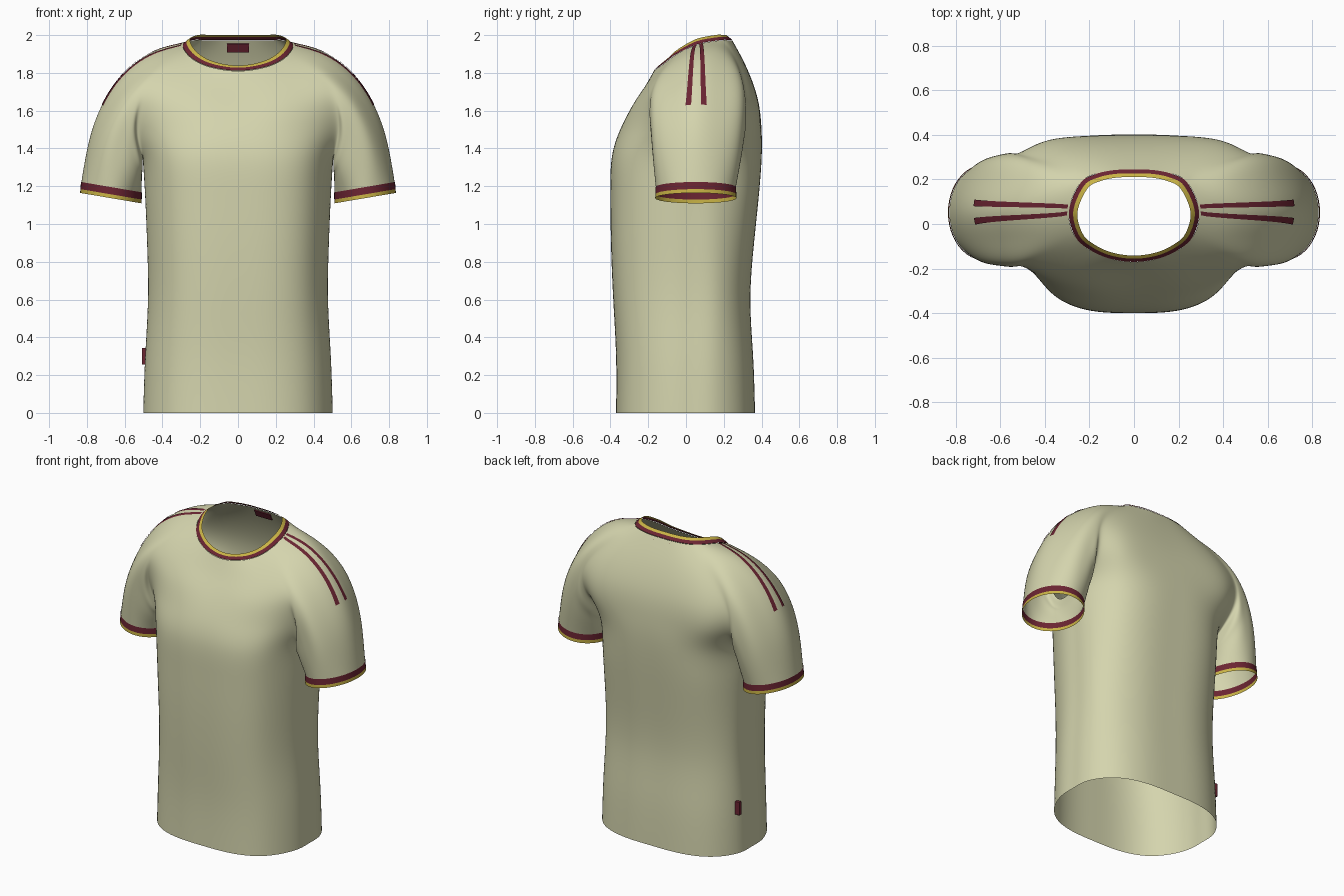
import bpy, bmesh
from math import sin, cos, pi
from mathutils import Vector as V
from mathutils.bvhtree import BVHTree

if "Cube" in bpy.data.objects:
    bpy.data.objects.remove(bpy.data.objects["Cube"])


def material(name, rgb):
    m = bpy.data.materials.new(name)
    m.diffuse_color = (*rgb, 1)
    m.use_nodes = True
    m.node_tree.nodes["Principled BSDF"].inputs["Base Color"].default_value = m.diffuse_color
    return m


CREAM = material("cream", (.66, .66, .42))
MAROON = material("maroon", (.147, .018, .032))
YELLOW = material("yellow", (.58, .45, .06))


def make(name, verts, faces, mat):
    me = bpy.data.meshes.new(name)
    me.from_pydata([tuple(v) for v in verts], [], faces)
    bm = bmesh.new()
    bm.from_mesh(me)
    bmesh.ops.recalc_face_normals(bm, faces=bm.faces)
    bm.to_mesh(me)
    bm.free()
    for p in me.polygons:
        p.use_smooth = True
    me.materials.append(mat)
    ob = bpy.data.objects.new(name, me)
    bpy.context.collection.objects.link(ob)
    return ob


def loft(name, loops, mat, closed=True):
    n = len(loops[0])
    faces = [(r*n + i, r*n + (i+1) % n, (r+1)*n + (i+1) % n, (r+1)*n + i)
             for r in range(len(loops)-1) for i in range(n if closed else n-1)]
    return make(name, [p for l in loops for p in l], faces, mat)


# Torso rows: centre -> side, front and back; (z, half width, front y, back y)
front, back, side = [], [], []
for z, w, f, b in [(0, .5, -.37, .365), (.3, .49, -.37, .355), (.6, .475, -.385, .34),
                   (.9, .48, -.397, .36), (1.15, .49, -.40, .385), (1.35, .505, -.393, .40)]:
    front.append([V((0, f, z)), V((.4*w, .97*f, z)), V((.77*w, .75*f, z)), V((.98*w, -.105, z))])
    back.append([V((0, b, z)), V((.4*w, .98*b, z)), V((.77*w, .8*b, z)), V((.98*w, .155, z))])
    side.append(V((w, .03, z)))
# Chest and shoulder-blade rows, ending at the raglan seam and the neck
front += [[V(p) for p in r] for r in [
    [(0, -.348, 1.5), (.21, -.335, 1.5), (.40, -.26, 1.5), (.52, -.16, 1.5)],
    [(0, -.285, 1.62), (.2, -.28, 1.63), (.37, -.24, 1.64), (.49, -.195, 1.66)],
    [(0, -.225, 1.715), (.16, -.215, 1.73), (.30, -.185, 1.755), (.41, -.15, 1.78)],
    [(0, -.17, 1.81), (.11, -.155, 1.822), (.2, -.115, 1.85), (.265, -.055, 1.895)]]]
back += [[V(p) for p in r] for r in [
    [(0, .40, 1.5), (.21, .395, 1.5), (.40, .365, 1.5), (.515, .29, 1.5)],
    [(0, .38, 1.66), (.2, .38, 1.66), (.38, .365, 1.66), (.5, .32, 1.67)],
    [(0, .32, 1.83), (.15, .318, 1.83), (.29, .305, 1.83), (.39, .28, 1.83)],
    [(0, .245, 1.972), (.09, .242, 1.972), (.17, .225, 1.972), (.24, .185, 1.972)]]]
neck_side = V((.292, .06, 1.95))


# Sleeve opening: tilted ellipse, starting at the inner side and going via the front
def cuff_loop(h, grow, n, s=1):
    out = []
    for i in range(n):
        a = 2*pi*i/n
        r = grow - .03*h
        dx = -(.161 + r)*cos(a)
        out.append(V((s*(.673 - .05*h + dx), .052 - (.213 + r)*sin(a), 1.137 + .17*dx + h)))
    return out


# Sleeve loops: raglan seam loop bent towards the cuff through one handle per column
seam = ([side[5]] + [front[r][3] for r in range(5, 10)] + [neck_side]
        + [back[r][3] for r in range(9, 4, -1)])
handles = [(.51, .04, 1.24), (.53, -.12, 1.27), (.58, -.19, 1.38), (.64, -.19, 1.5),
           (.68, -.20, 1.70), (.72, -.09, 1.84), (.75, .055, 1.89), (.72, .2, 1.87),
           (.68, .32, 1.75), (.64, .32, 1.5), (.58, .30, 1.38), (.53, .2, 1.27)]
end = cuff_loop(.055, 0, 12)
sleeve = [[(1-t)**2*p + 2*t*(1-t)*V(h) + t*t*c for p, h, c in zip(seam, handles, end)]
          for t in (0, .2, .4, .6, .8, 1)]

# Shirt cage, welded and mirrored
verts, faces, index = [], [], {}


def vid(p):
    k = tuple(round(c, 4) + 0.0 for c in p)
    if k not in index:
        index[k] = len(verts)
        verts.append(V(p))
    return index[k]


def grid(rows, closed=False):
    n = len(rows[0])
    for a, b in zip(rows, rows[1:]):
        for i in range(n if closed else n-1):
            j = (i+1) % n
            for s in (1, -1):
                q = [vid((s*p.x, p.y, p.z)) for p in (a[i], a[j], b[j], b[i])]
                faces.append(q[::s])


grid(front)
grid(back)
grid([[front[r][3], side[r], back[r][3]] for r in range(6)])
grid(sleeve, True)
shirt = make("shirt_body", verts, faces, CREAM)
sub = shirt.modifiers.new("smooth", "SUBSURF")
sub.levels = sub.render_levels = 3

# Push the cage out so that the smooth surface passes through the measured points
for _ in range(5):
    dg = bpy.context.evaluated_depsgraph_get()
    dg.update()
    ev = shirt.evaluated_get(dg).data
    shift = [t - ev.vertices[i].co for i, t in enumerate(verts)]
    for v, d in zip(shirt.data.vertices, shift):
        v.co += d*.8
    shirt.data.update()
    shirt.update_tag()
    bpy.context.view_layer.update()
dg = bpy.context.evaluated_depsgraph_get()
bvh = BVHTree.FromObject(shirt, dg)

# Collar: two bands that continue from the neck edge
half = front[9] + [neck_side] + back[9][::-1]
ring = half + [V((-p.x, p.y, p.z)) for p in half[-2:0:-1]]


def smooth_ring(pts, k=6):
    n, out = len(pts), []
    for i in range(n):
        a, b, c, d = (pts[(i+j) % n] for j in (-1, 0, 1, 2))
        for t in (j/k for j in range(k)):
            out.append(.5*(2*b + (c-a)*t + (2*a-5*b+4*c-d)*t*t + (3*b-a-3*c+d)*t**3))
    return out


def neck_loop(t):
    return smooth_ring([V((p.x*(1-.13*t), p.y + t*(-.003-.15*(p.y-.0375)),
                           p.z + .029*t + .003*sin(pi*t) + .002*(t == 0))) for p in ring])


loft("collar_outer_band", [neck_loop(t) for t in (0, .25, .5)], MAROON)
loft("collar_inner_band", [neck_loop(t) for t in (.5, .75, 1)], YELLOW)

# Cuffs and shoulder stripes on both sides
for s, tag in ((1, "left"), (-1, "right")):
    loft(f"{tag}_cuff_upper_band", [cuff_loop(h, .002, 48, s) for h in (.058, .04, .02)], MAROON)
    loft(f"{tag}_cuff_lower_band", [cuff_loop(h, .002, 48, s) for h in (.02, .01, 0)], YELLOW)
    for k, (y0, y1) in enumerate(((.048, .012), (.078, .095))):
        rows = []
        for i in range(25):
            t = i/24
            wide = .009 + .006*t
            o = V((.45, 0, 1.5))
            d = V((-.152, 0, .455)).normalized().lerp(V((.287, 0, .14)).normalized(), t)
            row = []
            for e in (-1, 0, 1):
                hit = bvh.ray_cast(V((o.x, y0 + (y1-y0)*t**.7 + e*wide, o.z)), d.normalized())[0]
                if hit:
                    hit = hit + d.normalized()*.004
                    row.append(V((s*hit.x, hit.y, hit.z)))
            if len(row) == 3:
                rows.append(row)
        loft(f"{tag}_shoulder_stripe_{k+1}", rows, MAROON, False)


# Neck label and side tag
def box(name, loc, dims, tilt):
    bpy.ops.mesh.primitive_cube_add(size=1, location=loc, rotation=(tilt, 0, 0))
    ob = bpy.context.object
    ob.name = name
    ob.scale = dims
    ob.data.materials.append(MAROON)


box("neck_label", (0, .262, 1.932), (.115, .006, .05), .45)
box("side_tag", (-.492, .16, .3), (.03, .02, .085), 0)
